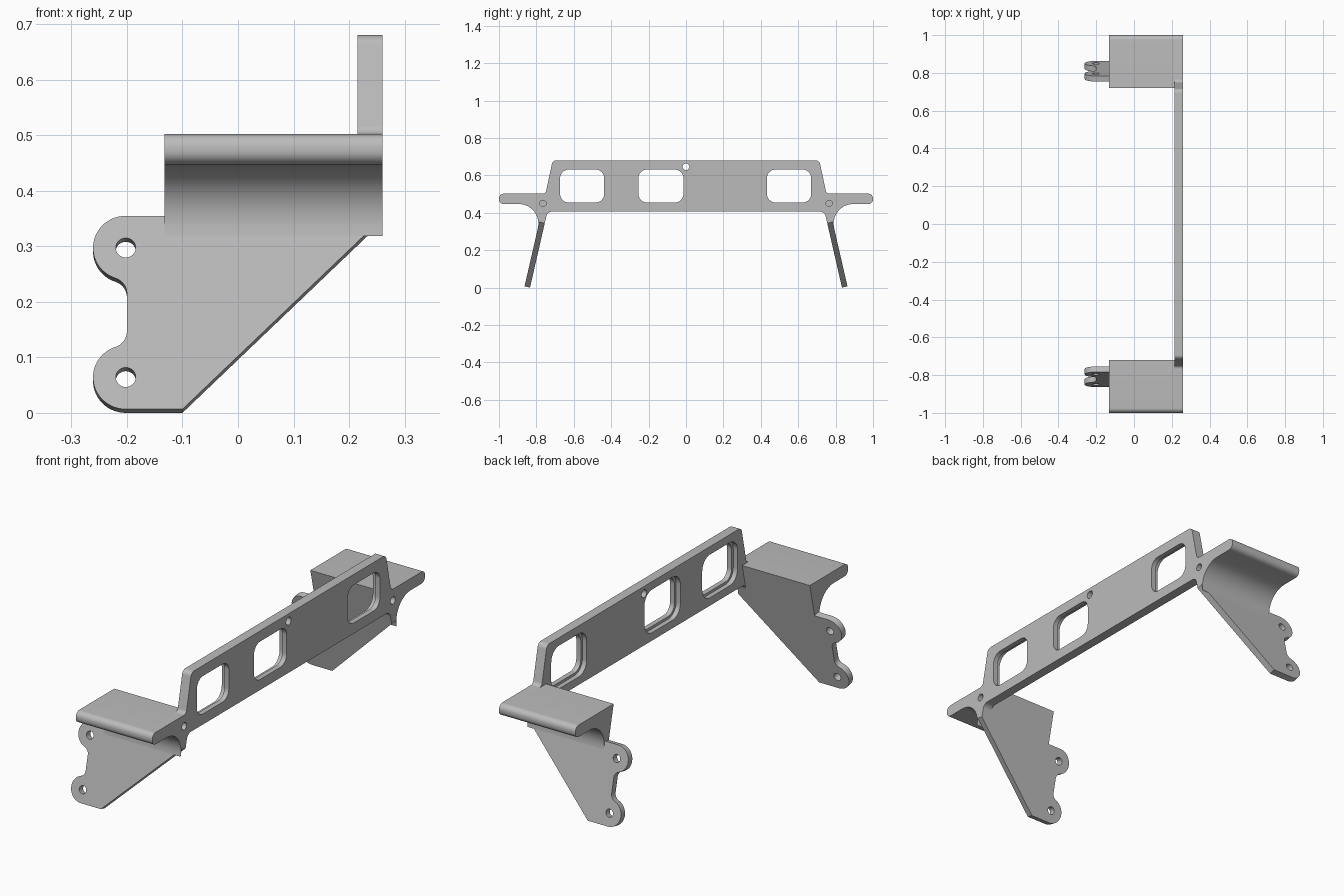
import bpy, bmesh
from math import sin, cos, tan, radians, atan2
from mathutils import Matrix, Vector

cube = bpy.data.objects.get("Cube")
if cube:
    bpy.data.objects.remove(cube, do_unlink=True)

grey = bpy.data.materials.new("plain grey")
grey.use_nodes = True
COLOUR = (0.5, 0.5, 0.5, 1)
grey.diffuse_color = COLOUR
grey.node_tree.nodes["Principled BSDF"].inputs["Base Color"].default_value = COLOUR


def arc(cx, cy, r, a0, a1, n=12):
    angles = [radians(a0 + (a1 - a0) * i / n) for i in range(n + 1)]
    return [(cx + r * cos(a), cy + r * sin(a)) for a in angles]


def circle(cx, cy, r):
    return arc(cx, cy, r, 0, 360, 32)[:-1]


def rounded(corners, n=10):
    """Polygon from (x, y, radius) corners, each corner replaced by a tangent arc."""
    out = []
    for i, (x, y, r) in enumerate(corners):
        p = Vector((x, y))
        if r == 0:
            out.append((x, y))
            continue
        a = (Vector(corners[i - 1][:2]) - p).normalized()
        b = (Vector(corners[(i + 1) % len(corners)][:2]) - p).normalized()
        half = a.angle(b) / 2
        centre = p + (a + b).normalized() * (r / sin(half))
        start = p + a * (r / tan(half)) - centre
        end = p + b * (r / tan(half)) - centre
        a0 = atan2(start.y, start.x)
        turn = atan2(start.x * end.y - start.y * end.x, start.dot(end))
        out += [(centre.x + r * cos(a0 + turn * k / n),
                 centre.y + r * sin(a0 + turn * k / n)) for k in range(n + 1)]
    return out


def plate(name, loops, thickness, matrix):
    """Flat plate: first loop is the outline, the others are holes."""
    curve = bpy.data.curves.new(name, "CURVE")
    curve.dimensions = "2D"
    curve.fill_mode = "BOTH"
    curve.extrude = thickness / 2
    for loop in loops:
        spline = curve.splines.new("POLY")
        spline.points.add(len(loop) - 1)
        for point, (x, y) in zip(spline.points, loop):
            point.co = (x, y, 0, 1)
        spline.use_cyclic_u = True
    obj = bpy.data.objects.new(name, curve)
    bpy.context.collection.objects.link(obj)
    bpy.ops.object.select_all(action="DESELECT")
    obj.select_set(True)
    bpy.context.view_layer.objects.active = obj
    bpy.ops.object.convert(target="MESH")
    obj = bpy.context.view_layer.objects.active
    bm = bmesh.new()
    bm.from_mesh(obj.data)
    bmesh.ops.remove_doubles(bm, verts=bm.verts, dist=1e-5)
    bm.transform(matrix @ Matrix.Translation((0, 0, thickness / 2)))
    bmesh.ops.recalc_face_normals(bm, faces=bm.faces)
    bm.to_mesh(obj.data)
    bm.free()
    obj.data.materials.clear()
    obj.data.materials.append(grey)
    bpy.ops.object.shade_smooth_by_angle(angle=radians(30))
    return obj


def across(x, side=1):
    """Profile drawn in y and z, pushed along x."""
    return Matrix(((0, 0, 1, x), (side, 0, 0, 0), (0, 1, 0, 0), (0, 0, 0, 1)))


# Sloping leg: its inner face starts at FOOT and leans inwards going up
TILT = radians(12.9)
FOOT, LEG, SEAM = 0.834, 0.03, 0.357
up, out = Vector((-sin(TILT), cos(TILT))), Vector((cos(TILT), sin(TILT)))
inner = Vector((FOOT, 0)) + up * SEAM
outer = inner + out * LEG


def on_leg(point, z):
    return point.x - (z - point.y) * tan(TILT)


TOP, UNDER, BOTTOM = 0.502, 0.447, 0.406
BACK, STEP, FACE, END = 0.215, 0.237, 0.26, -0.132

# Shelf with the curved web that runs into the leg
shelf_edge = [(1, TOP, 0.025), (1, UNDER, 0.025), (on_leg(outer, UNDER), UNDER, 0.105),
              (*outer, 0), (*inner, 0)]
shelf = rounded([(on_leg(inner, TOP), TOP, 0)] + shelf_edge)

# Cross plate outline, carrying the shelf section at both ends
half = [(0.713, 0.68, 0.025), (0.751, TOP, 0.02)] + shelf_edge + \
       [(on_leg(inner, BOTTOM), BOTTOM, 0.03)]
outline = rounded(half + [(-y, z, r) for y, z, r in reversed(half)])
holes = [circle(0, 0.646, 0.018)] + [circle(s * 0.765, 0.45, 0.017) for s in (-1, 1)]


def windows(grow):
    z0, z1, r = 0.455 - grow, 0.631 + grow, 0.045 + grow
    spans = [(-0.673, -0.438), (-0.254, -0.014), (0.433, 0.669)]
    return [rounded([(a - grow, z0, r), (b + grow, z0, r),
                     (b + grow, z1, r), (a - grow, z1, r)]) for a, b in spans]


plate("cross_plate_outer", [outline] + holes + windows(0), FACE - STEP, across(STEP))
plate("cross_plate_recessed", [outline] + holes + windows(0.012), STEP - BACK, across(BACK))

# Leg outline with two round ears joined by small fillets
EAR, FILLET, EX = 0.059, 0.03, -0.202
low, high = EAR, SEAM - EAR
reach = 0.0845
leg = [(FACE, SEAM), (FACE, SEAM - 0.004), (-0.1, 0)]
leg += arc(EX, low, EAR, 270, 108, 24)
leg += arc(-0.2 - FILLET, low + reach, FILLET, -72, 0, 8)
leg += arc(-0.2 - FILLET, high - reach, FILLET, 0, 72, 8)
leg += arc(EX, high, EAR, 252, 90, 24)
ear_holes = [circle(EX, s, 0.018) for s in (low, high)]

for side, label in ((1, "back"), (-1, "front")):
    plate(label + "_shelf", [shelf], BACK - END, across(END, side))
    lean = Matrix(((1, 0, 0, 0),
                   (0, side * up.x, side * out.x, side * FOOT),
                   (0, up.y, out.y, 0),
                   (0, 0, 0, 1)))
    plate(label + "_leg", [leg] + ear_holes, LEG, lean)
